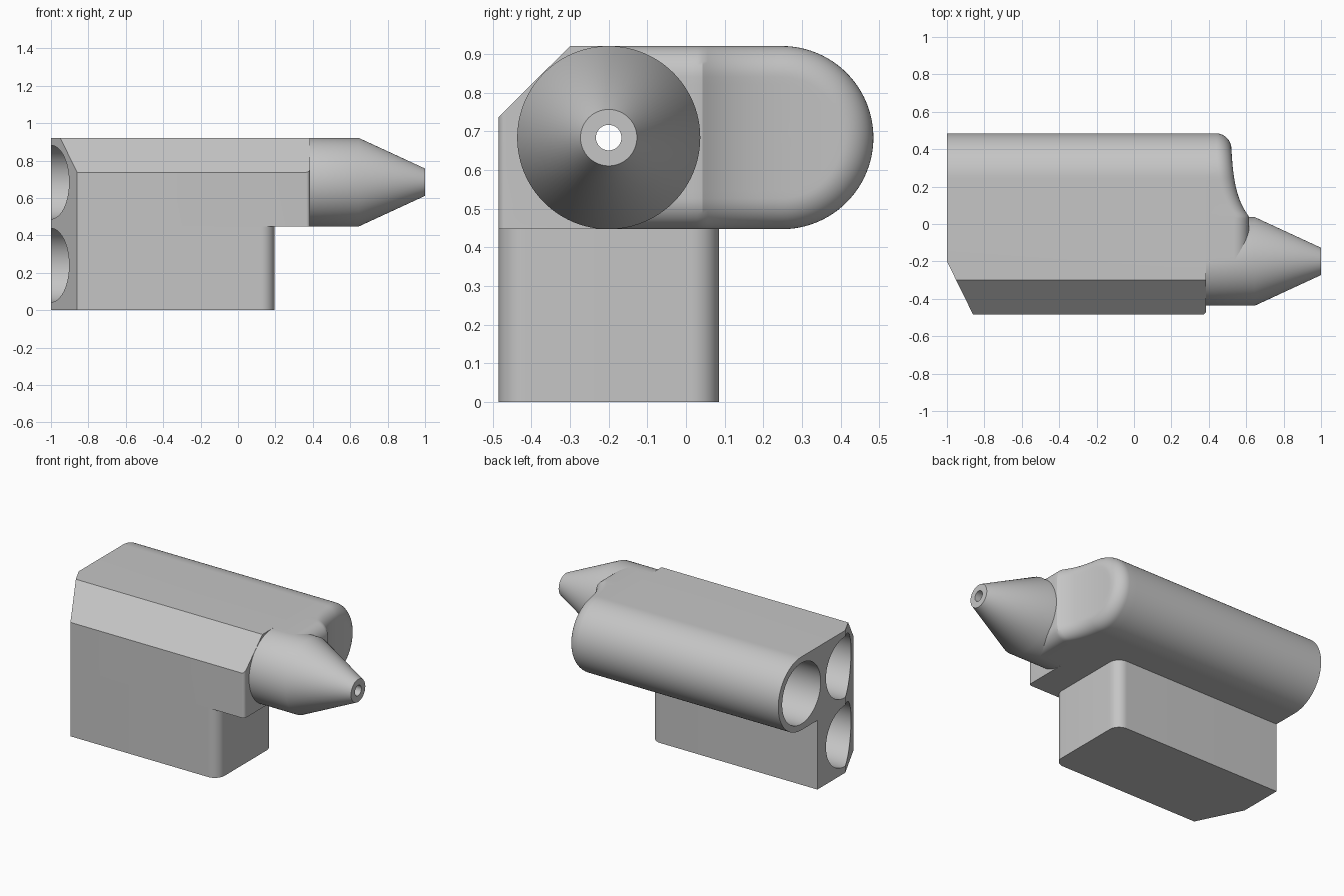
import bpy, bmesh, math
from mathutils import Matrix, Vector

if "Cube" in bpy.data.objects:
    bpy.data.objects.remove(bpy.data.objects["Cube"])

GREY = (0.56, 0.56, 0.56, 1)
mat = bpy.data.materials.new("plain grey")
mat.use_nodes = True
mat.diffuse_color = GREY
mat.node_tree.nodes["Principled BSDF"].inputs["Base Color"].default_value = GREY

R = 0.237            # outer radius of tubes
BORE = 0.197         # inner radius of tubes
AXIS_Z = 0.684       # height of the upper tubes
FRONT_Y, BACK_Y = -0.2, 0.248
JOIN_X = 0.385       # where the block ends and the rounded end starts


def make(name, bm):
    bmesh.ops.recalc_face_normals(bm, faces=bm.faces)
    mesh = bpy.data.meshes.new(name)
    bm.to_mesh(mesh)
    bm.free()
    obj = bpy.data.objects.new(name, mesh)
    bpy.context.collection.objects.link(obj)
    mesh.materials.append(mat)
    return obj


def arc(cx, cy, r, start, end, n):
    angles = [math.radians(start + (end - start) * i / n) for i in range(n + 1)]
    return [(cx + r * math.cos(a), cy + r * math.sin(a)) for a in angles]


def prism(points, move):
    bm = bmesh.new()
    face = bm.faces.new([bm.verts.new(p) for p in points])
    new = bmesh.ops.extrude_face_region(bm, geom=[face])["geom"]
    bmesh.ops.translate(bm, vec=move, verts=[v for v in new if isinstance(v, bmesh.types.BMVert)])
    return bm


def loft(rings, cap=False):
    bm = bmesh.new()
    rows = [[bm.verts.new(p) for p in ring] for ring in rings]
    n = len(rows[0])
    for a, b in zip(rows, rows[1:]):
        for i in range(n):
            j = (i + 1) % n
            bm.faces.new((a[i], a[j], b[j], b[i]))
    if cap:
        bm.faces.new(rows[0])
    bmesh.ops.remove_doubles(bm, verts=bm.verts, dist=1e-5)
    return bm


def bore(y, z, x0, x1):
    bm = bmesh.new()
    place = Matrix.Translation(((x0 + x1) / 2, y, z)) @ Matrix.Rotation(math.pi / 2, 4, "Y")
    bmesh.ops.create_cone(bm, cap_ends=True, segments=96, radius1=BORE, radius2=BORE,
                          depth=x1 - x0, matrix=place)
    return make("bore_cutter", bm)


def cut(obj, cutters):
    bpy.context.view_layer.objects.active = obj
    for cutter in cutters:
        cutter.hide_render = True
        mod = obj.modifiers.new("cut", "BOOLEAN")
        mod.operation, mod.solver, mod.object = "DIFFERENCE", "EXACT", cutter
        bpy.ops.object.modifier_apply(modifier=mod.name)


# Upper block: chamfered front, half-round back
profile = [(-0.485, 0.447), (BACK_Y, 0.447)]
profile += arc(BACK_Y, AXIS_Z, R, -90, 90, 48)[1:]
profile += [(-0.3, 0.921), (-0.485, 0.737)]
bm = prism([(-1, y, z) for y, z in profile], (JOIN_X + 1, 0, 0))
corner = [e for e in bm.edges if all(v.co.x > 0 and v.co.y < -0.48 for v in e.verts)]
bmesh.ops.bevel(bm, geom=corner, offset=0.02, segments=5, profile=0.5, affect="EDGES")
upper_block = make("upper_block", bm)

# Lower housing with two rounded vertical corners
plan = [(-1, 0.085), (-1, -0.485)]
plan += arc(0.125, -0.415, 0.07, -90, 0, 12) + arc(0.125, 0.015, 0.07, 0, 90, 12)
lower_housing = make("lower_housing", prism([(x, y, 0) for x, y in plan], (0, 0, 0.455)))


# Rounded end: a stadium outline shrinking along a sloping, filleted end
def end_x(y):
    return 0.515 + 0.1 * math.exp(-(max(y, 0.04) - 0.04) / 0.13)


def stadium(inset):
    r, y0 = R - inset, FRONT_Y + 0.01
    pts = arc(BACK_Y, AXIS_Z, r, -90, 90, 48)
    pts += [(BACK_Y + (y0 - BACK_Y) * i / 32, AXIS_Z + r) for i in range(1, 32)]
    pts += arc(y0, AXIS_Z, r, 90, 270, 48)
    pts += [(y0 + (BACK_Y - y0) * i / 32, AXIS_Z - r) for i in range(1, 32)]
    return pts


FILLET = 0.08
rings = [[(JOIN_X, y, z) for y, z in stadium(0)]]
insets = [FILLET * (1 - math.cos(math.pi / 2 * i / 12)) for i in range(13)]
insets += [FILLET + (R - FILLET) * i / 8 for i in range(1, 9)]
for d in insets:
    t = max(FILLET - d, 0)
    drop = FILLET - math.sqrt(FILLET ** 2 - t ** 2)
    rings.append([(end_x(y) - drop, y, z) for y, z in stadium(d)])
rounded_end = make("rounded_end", loft(rings, cap=True))

# Hollow nozzle, turned around its axis
outline = [(JOIN_X, BORE), (JOIN_X, R), (0.645, R), (1, 0.073),
           (1, 0.033), (0.9, 0.033), (0.62, BORE)]
rings = []
for x, r in outline + outline[:1]:
    rings.append([(x, y, z) for y, z in arc(FRONT_Y, AXIS_Z, r, 0, 356.25, 95)])
nozzle = make("nozzle", loft(rings))

# Slanted corner and the three bores
wedge = [(-1.1, 0.0036), (-1.1, -0.6), (-0.8035, -0.6)]
wedge_cutter = make("wedge_cutter", prism([(x, y, -0.1) for x, y in wedge], (0, 0, 1.2)))
top_bore = bore(FRONT_Y, AXIS_Z, -1.1, 0.7)
back_bore = bore(BACK_Y, AXIS_Z, -1.1, 0.33)
low_bore = bore(FRONT_Y, 0.24, -1.1, 0.13)
cut(upper_block, [wedge_cutter, top_bore, back_bore])
cut(lower_housing, [wedge_cutter, low_bore])
cut(rounded_end, [top_bore])
for cutter in (wedge_cutter, top_bore, back_bore, low_bore):
    bpy.data.objects.remove(cutter)

# Smooth curved faces, keep edges crisp
bpy.ops.object.select_all(action="DESELECT")
for obj in (upper_block, lower_housing, rounded_end, nozzle):
    obj.select_set(True)
    bpy.context.view_layer.objects.active = obj
bpy.ops.object.shade_smooth_by_angle(angle=math.radians(25))
